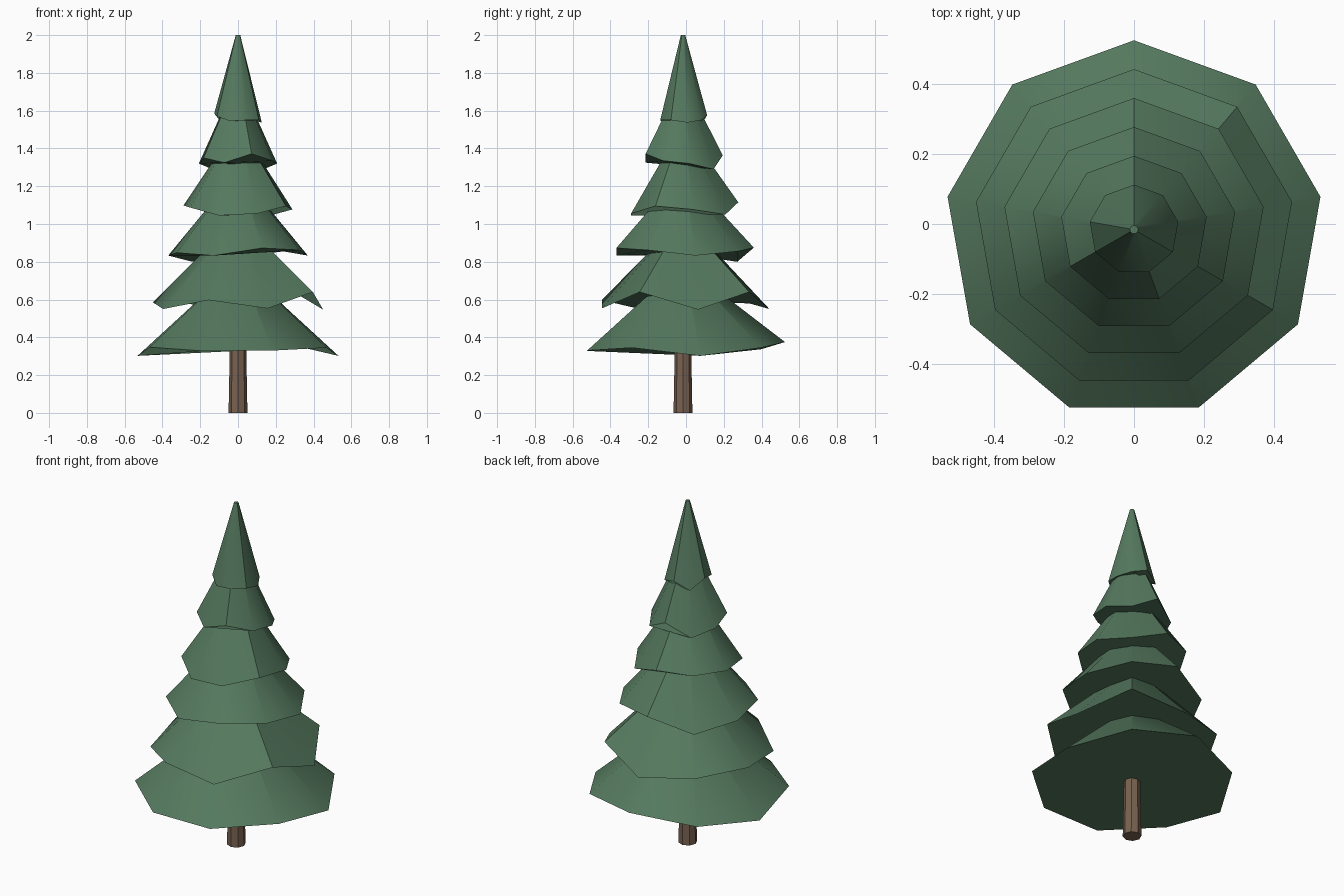
import bpy
import bmesh
from math import cos, sin, radians

if "Cube" in bpy.data.objects:
    bpy.data.objects.remove(bpy.data.objects["Cube"])

CY = -0.016  # axis of the tree, so the nine-sided outline is centred


def material(name, rgb):
    m = bpy.data.materials.new(name)
    m.diffuse_color = (*rgb, 1.0)
    m.use_nodes = True
    m.node_tree.nodes["Principled BSDF"].inputs["Base Color"].default_value = m.diffuse_color
    return m


green = material("needle green", (0.09, 0.19, 0.112))
brown = material("bark brown", (0.19, 0.122, 0.08))


def tapered(name, mat, r_low, r_high, low_heights, z_high, start):
    """Capped frustum whose lower rim follows the given heights, clockwise."""
    n = len(low_heights)
    bm = bmesh.new()
    low, high = [], []
    for i, z in enumerate(low_heights):
        a = radians(start - 360 * i / n)
        low.append(bm.verts.new((r_low * cos(a), CY + r_low * sin(a), z)))
        high.append(bm.verts.new((r_high * cos(a), CY + r_high * sin(a), z_high)))
    for i in range(n):
        j = (i + 1) % n
        bm.faces.new((low[j], low[i], high[i], high[j]))
    bm.faces.new(low)
    bm.faces.new(high[::-1])
    bmesh.ops.recalc_face_normals(bm, faces=bm.faces)
    me = bpy.data.meshes.new(name)
    bm.to_mesh(me)
    bm.free()
    me.materials.append(mat)
    ob = bpy.data.objects.new(name, me)
    bpy.context.collection.objects.link(ob)
    bpy.ops.object.select_all(action='DESELECT')
    ob.select_set(True)
    bpy.context.view_layer.objects.active = ob
    bpy.ops.object.shade_smooth_by_angle(angle=radians(40))
    return ob


# Trunk: eight sides, slightly tapered, ending inside the lowest branches
tapered("trunk", brown, 0.05, 0.042, [0.0] * 8, 0.42, 90)

# Branch tiers: uneven rim heights, clockwise from the back vertex
rims = [
    (0.375, 0.345, 0.302, 0.345, 0.33, 0.328, 0.348, 0.302, 0.337),
    (0.55, 0.64, 0.547, 0.64, 0.553, 0.597, 0.55, 0.585, 0.58),
    (0.875, 0.855, 0.833, 0.862, 0.873, 0.833, 0.848, 0.833, 0.80),
    (1.115, 1.05, 1.077, 1.095, 1.055, 1.045, 1.087, 1.098, 1.105),
    (1.363, 1.29, 1.32, 1.335, 1.372, 1.325, 1.35, 1.32, 1.29),
    (1.575, 1.55, 1.537, 1.55, 1.55, 1.545, 1.57, 1.585, 1.53),
]
for t, rim in enumerate(rims):
    tapered(f"branch_tier_{t + 1}", green, 0.54 - 0.0824 * t, 0.012,
            rim, 0.78 + 0.244 * t, 90)
